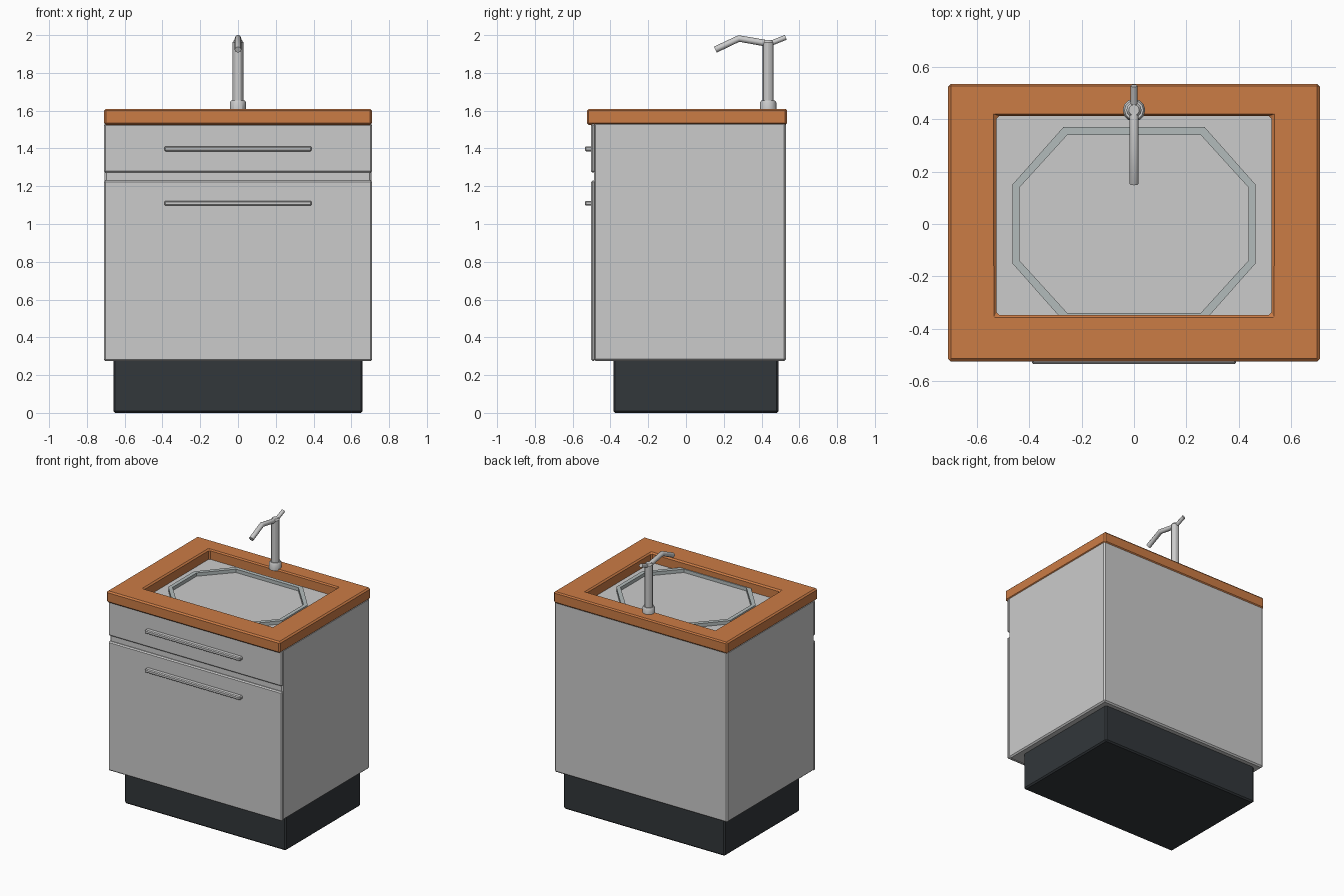
import bpy, bmesh
from mathutils import Vector

if "Cube" in bpy.data.objects:
    bpy.data.objects.remove(bpy.data.objects["Cube"])


def material(name, rgb):
    m = bpy.data.materials.new(name)
    m.diffuse_color = (*rgb, 1)
    m.use_nodes = True
    m.node_tree.nodes["Principled BSDF"].inputs["Base Color"].default_value = m.diffuse_color
    return m


wood = material("orange_wood", (0.6, 0.2, 0.06))
dark = material("dark_plinth", (0.032, 0.038, 0.043))
steel = material("steel_grey", (0.45, 0.5, 0.5))


def finish(name, bm, mat=None, bevel=0.0, segments=1):
    bmesh.ops.recalc_face_normals(bm, faces=bm.faces)
    me = bpy.data.meshes.new(name)
    bm.to_mesh(me)
    bm.free()
    ob = bpy.data.objects.new(name, me)
    bpy.context.collection.objects.link(ob)
    if mat:
        me.materials.append(mat)
    if bevel:
        mod = ob.modifiers.new("Bevel", 'BEVEL')
        mod.width, mod.segments = bevel, segments
    return ob


def box(name, x, y, z, mat=None, bevel=0.01):
    bm = bmesh.new()
    bmesh.ops.create_cube(bm, size=1)
    for v in bm.verts:
        v.co = [(a + b) / 2 + c * (b - a) for (a, b), c in zip((x, y, z), v.co)]
    return finish(name, bm, mat, bevel)


def frame(name, outer, inner, z0, z1, mat=None, bevel=0.0):
    """Closed ring between two outlines with the same number of points."""
    bm = bmesh.new()
    loops = [[bm.verts.new((x, y, z)) for x, y in pts]
             for pts, z in ((outer, z0), (outer, z1), (inner, z1), (inner, z0))]
    n = len(outer)
    for k in range(4):
        a, b = loops[k], loops[(k + 1) % 4]
        for i in range(n):
            j = (i + 1) % n
            bm.faces.new((a[i], a[j], b[j], b[i]))
    return finish(name, bm, mat, bevel)


def rect(x, y0, y1):
    return [(-x, y0), (x, y0), (x, y1), (-x, y1)]


def octagon(x, y, cx, cy):
    return [(-cx, -y), (cx, -y), (x, -cy), (x, cy),
            (cx, y), (-cx, y), (-x, cy), (-x, -cy)]


def lathe(name, profile, centre, sides=12):
    bm = bmesh.new()
    verts = [bm.verts.new((r, 0, z)) for r, z in profile]
    edges = [bm.edges.new(p) for p in zip(verts, verts[1:])]
    bmesh.ops.spin(bm, geom=verts + edges, axis=(0, 0, 1), cent=(0, 0, 0),
                   angle=6.283185307, steps=sides)
    bmesh.ops.remove_doubles(bm, verts=bm.verts, dist=1e-4)
    bmesh.ops.translate(bm, verts=bm.verts, vec=Vector(centre))
    ob = finish(name, bm)
    smooth(ob)
    return ob


def smooth(ob):
    bpy.ops.object.select_all(action='DESELECT')
    ob.select_set(True)
    bpy.context.view_layer.objects.active = ob
    bpy.ops.object.shade_smooth_by_angle()


def tube(name, points, radius):
    cu = bpy.data.curves.new(name, 'CURVE')
    cu.dimensions = '3D'
    cu.bevel_depth, cu.bevel_resolution, cu.use_fill_caps = radius, 2, True
    sp = cu.splines.new('POLY')
    sp.points.add(len(points) - 1)
    for p, co in zip(sp.points, points):
        p.co = (*co, 1)
    ob = bpy.data.objects.new(name, cu)
    bpy.context.collection.objects.link(ob)
    bpy.ops.object.select_all(action='DESELECT')
    ob.select_set(True)
    bpy.context.view_layer.objects.active = ob
    bpy.ops.object.convert(target='MESH')


# Cabinet
box("plinth", (-0.66, 0.66), (-0.385, 0.49), (0, 0.29), dark)
box("cabinet_body", (-0.707, 0.707), (-0.488, 0.53), (0.275, 1.537))

# Drawer and door fronts, each with a bar handle
for part, z0, z1, hz in (("drawer", 1.272, 1.53, 1.398), ("door", 0.275, 1.23, 1.11)):
    box(part + "_front", (-0.71, 0.71), (-0.503, -0.48), (z0, z1), None, 0.008)
    box(part + "_handle", (-0.39, 0.39), (-0.535, -0.498), (hz - 0.013, hz + 0.013), None, 0.006)

# Countertop with rectangular cut-out
frame("countertop", rect(0.71, -0.525, 0.535), rect(0.525, -0.347, 0.413), 1.525, 1.61, wood, 0.01)

# Raised octagonal rim of the sink
frame("sink_rim", octagon(0.465, 0.37, 0.27, 0.15), octagon(0.437, 0.34, 0.255, 0.14),
      1.53, 1.562, steel)

# Tap
lathe("tap_base", [(0, 1.6), (0.043, 1.6), (0.043, 1.643), (0.036, 1.655), (0, 1.655)], (0, 0.435, 0))
lathe("tap_column", [(0, 1.62), (0.029, 1.62), (0.029, 1.962), (0.02, 1.974), (0, 1.974)], (0, 0.435, 0))
tube("tap_spout", [(0, 0.435, 1.955), (0, 0.28, 1.982), (0, 0.155, 1.923)], 0.0175)
tube("tap_lever", [(0, 0.42, 1.945), (0, 0.528, 1.988)], 0.0135)
